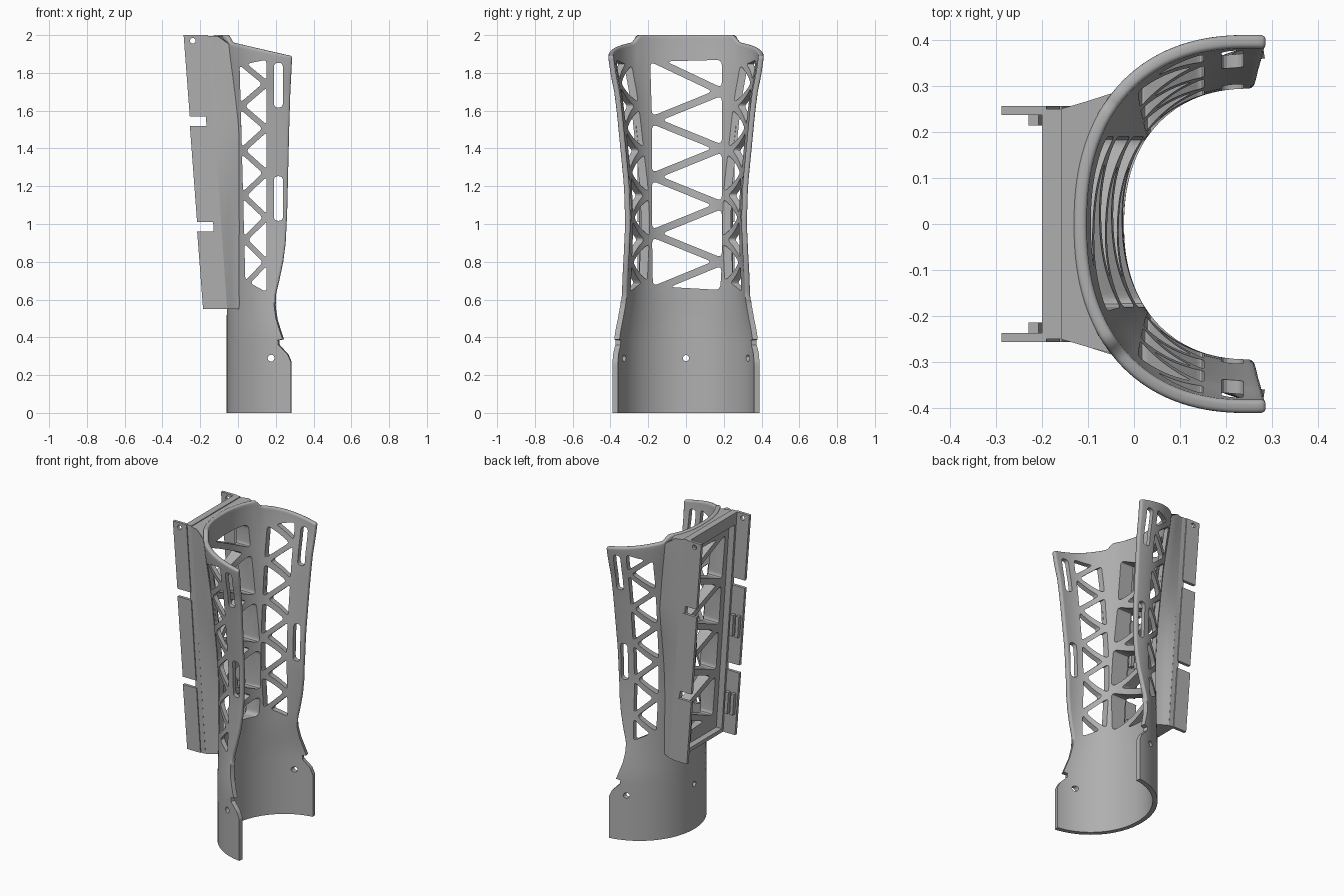
import bpy, bmesh, math
from mathutils import Vector

if "Cube" in bpy.data.objects:
    bpy.data.objects.remove(bpy.data.objects["Cube"], do_unlink=True)
COLOUR = (.43, .43, .43, 1)
grey = bpy.data.materials.new("matte_grey")
grey.use_nodes = True
grey.diffuse_color = COLOUR
grey.node_tree.nodes["Principled BSDF"].inputs["Base Color"].default_value = COLOUR

def make(name, bm):
    mesh = bpy.data.meshes.new(name)
    bm.to_mesh(mesh)
    bm.free()
    ob = bpy.data.objects.new(name, mesh)
    bpy.context.collection.objects.link(ob)
    mesh.materials.append(grey)
    bpy.ops.object.select_all(action='DESELECT')
    ob.select_set(True)
    bpy.context.view_layer.objects.active = ob
    return ob

def cut(ob, bm):
    """Subtract a set of closed prisms from an object."""
    cutter = make("cutter", bm)
    cutter.hide_render = True
    mod = ob.modifiers.new("cut", 'BOOLEAN')
    mod.operation, mod.solver, mod.object = 'DIFFERENCE', 'EXACT', cutter
    ob.select_set(True)
    bpy.context.view_layer.objects.active = ob
    bpy.ops.object.modifier_apply(modifier=mod.name)
    bpy.data.objects.remove(cutter, do_unlink=True)
    bpy.ops.object.shade_smooth_by_angle(angle=math.radians(35))

def loft(bm, rings):
    """Closed solid through rings with equal point counts."""
    rows = [[bm.verts.new(p) for p in ring] for ring in rings]
    n = len(rows[0])
    faces = [bm.faces.new(rows[0]), bm.faces.new(rows[-1])]
    for a, b in zip(rows, rows[1:]):
        faces += [bm.faces.new((a[i - 1], a[i], b[i], b[i - 1])) for i in range(n)]
    bmesh.ops.recalc_face_normals(bm, faces=faces)

def rounded(points, r, steps=4):
    """Replace polygon corners by small curves."""
    out = []
    pts = [Vector(p) for p in points]
    for i, p in enumerate(pts):
        u, v = pts[i - 1] - p, pts[(i + 1) % len(pts)] - p
        a, b = p + u * min(r / u.length, 0.45), p + v * min(r / v.length, 0.45)
        for s in range(steps + 1):
            t = s / steps
            out.append(a * (1 - t) ** 2 + p * 2 * t * (1 - t) + b * t * t)
    return out

def prism(bm, points, axis, lo, hi):
    place = (lambda p, d: (d, p[0], p[1])) if axis == 'x' else (lambda p, d: (p[0], d, p[1]))
    loft(bm, [[place(p, d) for p in points] for d in (lo, hi)])

def circle(u, z, r, n=16):
    return [(u + r * math.cos(i * math.tau / n), z + r * math.sin(i * math.tau / n)) for i in range(n)]

def truss(bm, nodes, bar, axis, lo, hi, r):
    """Rounded triangular openings between the bars of a zigzag."""
    for p, q, s in zip(nodes, nodes[1:], nodes[2:]):
        p, q, s = Vector(p), Vector(q), Vector(s)
        base = s - p
        d = min(bar, base.length * 0.3)
        tip = q + ((p + s) / 2 - q) * min(2 * d / base.length, 0.6)
        step = base.normalized() * d
        prism(bm, rounded([p + step, tip, s - step], r), axis, lo, hi)

# Shell cross-sections: height, back x, centre x, half width, squareness
SECTIONS = [(0, -.06, .33, .392, 2), (.42, -.06, .33, .392, 2), (.54, -.06, .32, .375, 2),
            (.62, -.055, .29, .352, 2.1), (.8, -.05, .26, .332, 2.2), (1, -.052, .25, .322, 2.2),
            (1.2, -.065, .25, .328, 2.2), (1.6, -.1, .25, .367, 2.2), (1.85, -.122, .25, .4, 2.25),
            (2, -.133, .25, .413, 2.3)]
# Open edge of the shell: height, x
EDGE = [(0, .28), (.27, .28), (.31, .262), (.36, .212), (.385, .21), (.39, .236), (.43, .222), (.5, .2),
        (.57, .19), (.63, .196), (.7, .215), (.8, .238), (.9, .252), (1.05, .26), (1.5, .271), (2, .287)]

def lookup(table, z):
    for a, b in zip(table, table[1:]):
        if z <= b[0]:
            break
    t = min(max((z - a[0]) / (b[0] - a[0]), 0), 1)
    return [p + (q - p) * t for p, q in zip(a[1:], b[1:])]

def section(z):
    near = [lookup(SECTIONS, min(max(z + d, 0), 2)) for d in (-.05, -.025, 0, .025, .05)]
    return [sum(c) / len(near) for c in zip(*near)]

def power(v, e):
    return math.copysign(abs(v) ** e, v)

def angle_at(z, x):
    back, cx, b, n = section(z)
    return math.acos(max(-1, min(1, power((cx - x) / (cx - back), n / 2))))

def shell_point(z, phi):
    back, cx, b, n = section(z)
    return cx - (cx - back) * power(math.cos(phi), 2 / n), b * power(math.sin(phi), 2 / n)

# Curved shell with sloping top rim
bm = bmesh.new()
COLS = 72
grid = []
for z in sorted({round(i * .025, 3) for i in range(81)} | {.36, .385, .39, .31, .27}):
    end = angle_at(z, lookup(EDGE, z)[0])
    row = []
    for j in range(COLS + 1):
        x, y = shell_point(z, end * (2 * j / COLS - 1))
        k = min(max((abs(y) - .255) / .04, 0), 1)
        top = 2 + (1.955 - .22 * (x + .02) - 2) * k * k * (3 - 2 * k)
        row.append(bm.verts.new((x, y, z if z < 1.7 else 1.7 + (z - 1.7) / .3 * (top - 1.7))))
    grid.append(row)
for a, b in zip(grid, grid[1:]):
    for j in range(COLS):
        bm.faces.new((a[j], b[j], b[j + 1], a[j + 1]))
shell = make("curved_shell", bm)
solid = shell.modifiers.new("thickness", 'SOLIDIFY')
solid.thickness, solid.offset = .029, -1
bpy.ops.object.modifier_apply(modifier=solid.name)

# Soft edges on the upper rim and sides
bm = bmesh.new()
bm.from_mesh(shell.data)
edges = [e for e in bm.edges if e.calc_face_angle(0) > 1 and min(v.co.z for v in e.verts) > .6]
bmesh.ops.bevel(bm, geom=edges, offset=.01, segments=3, profile=.5, affect='EDGES', clamp_overlap=True)
bm.to_mesh(shell.data)
bm.free()

# Back truss openings and rear hole
def back_openings():
    bm = bmesh.new()
    nodes = [(.19, 1.89), (-.19, 1.88)] + [(.19 if i % 2 == 0 else -.18, 1.7 - .15 * i) for i in range(7)]
    truss(bm, nodes + [(-.175, .65), (.18, .63)], .021, 'x', -.3, .1, .03)
    prism(bm, circle(0, .29, .016), 'x', -.3, .1)
    return bm

cut(shell, back_openings())

# Side truss openings, strap slots and cuff holes
bm = bmesh.new()
nodes = [(.15, 1.89)]
for i in range(11):
    z = 1.86 - .118 * i
    nodes.append((.008 + .032 * (1.86 - z) / 1.2 if i % 2 == 0 else .152, z))
truss(bm, nodes + [(.15, .62)], .02, 'y', -.7, .7, .02)
for z in (1.735, 1.135):
    box = [(.19, z - .118), (.238, z - .118), (.238, z + .118), (.19, z + .118)]
    prism(bm, rounded(box, .024), 'y', -.7, .7)
prism(bm, circle(.175, .29, .018), 'y', -.7, .7)
cut(shell, bm)

def back_x(z):
    return -.1 - .1 * (z - .55) / 1.45

# Bracket body filling the space between its flat back and the shell
RECESS = .04
bm = bmesh.new()
rings = []
for i in range(16):
    z = .55 + 1.445 * i / 15
    reach = angle_at(z, .008 - .055 * max(0, (z - 1.5) / .5))
    x, y = shell_point(z, reach)
    xb = back_x(z)
    mid, bend = xb * .4 + x * .6, .15 + .4 * y
    arc = [shell_point(z, reach * (j / 8 - 1)) for j in range(17)]
    inner = [(px + .012, py * .985, min(z, 1.95) if abs(py) > .26 else z) for px, py in arc]
    rings.append([(xb + RECESS, -.25, z), (mid, -bend, z), (x, -y + .003, min(z, 1.95))] + inner
                 + [(x, y - .003, min(z, 1.95)), (mid, bend, z), (xb + RECESS, .25, z)])
loft(bm, rings)
cut(make("bracket_body", bm), back_openings())

# Raised frame around the bracket back
for name, y0, y1, low, high in (("rear", .222, .25, .55, 2), ("front", -.25, -.222, .55, 2),
                                ("top", -.25, .25, 1.92, 2), ("bottom", -.25, .25, .55, .575)):
    bm = bmesh.new()
    loft(bm, [[(back_x(z), y0, z), (back_x(z) + RECESS + .002, y0, z),
               (back_x(z) + RECESS + .002, y1, z), (back_x(z), y1, z)] for z in (low, high)])
    make("bracket_frame_" + name, bm)

# Mounting flanges in three segments, with inner ribs
for side, label in ((1, "rear"), (-1, "front")):
    for k, (low, high) in enumerate(((.55, .96), (1.01, 1.52), (1.57, 2.0))):
        bm = bmesh.new()
        loft(bm, [[(back_x(z) + dx, side * y, z) for z, dx in
                   ((low, -.085), (low, .01), (high, .01), (high, -.088))] for y in (.237, .256)])
        flange = make(f"flange_{label}_{k + 1}", bm)
        bm = bmesh.new()
        if k == 2:
            prism(bm, circle(-.24, 1.97, .015), 'y', -.4, .4)
            cut(flange, bm)
            continue
        mid = (low + high) / 2
        for dx in (-.075, -.035):
            loft(bm, [[(back_x(z) + dx + u, side * y, z) for u, y in
                       ((0, .24), (.022, .24), (.022, .214), (0, .214))] for z in (mid - .07, mid + .07)])
        make(f"flange_ribs_{label}_{k + 1}", bm)
